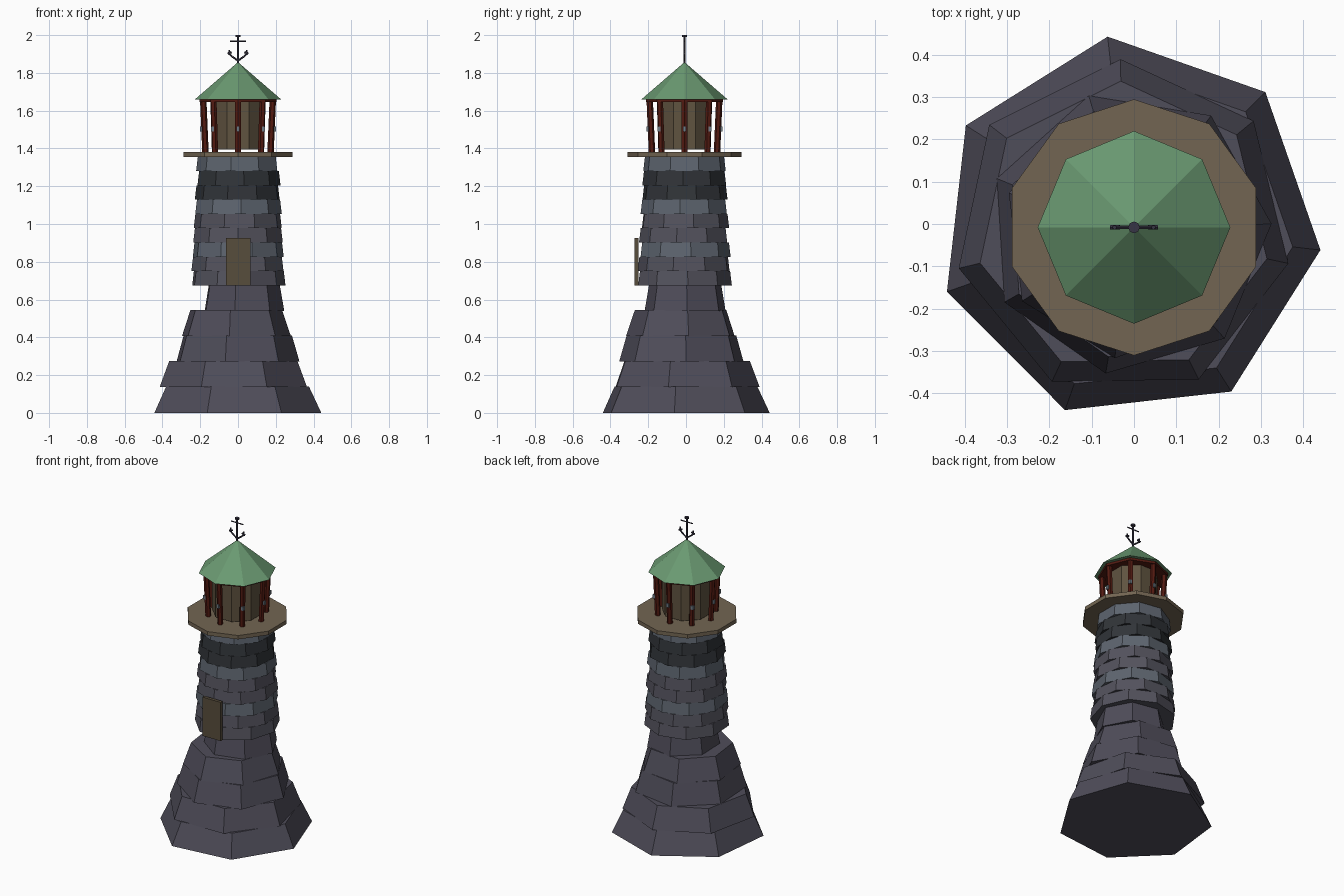
import bpy, bmesh, math
from mathutils import Vector

if "Cube" in bpy.data.objects:
    bpy.data.objects.remove(bpy.data.objects["Cube"])

CY = -0.008  # tower axis sits slightly forward


def mat(name, r, g, b):
    """Material from a 0-255 screen colour."""
    m = bpy.data.materials.new(name)
    m.diffuse_color = [(c / 255) ** 2.2 for c in (r, g, b)] + [1]
    m.use_nodes = True
    m.node_tree.nodes["Principled BSDF"].inputs["Base Color"].default_value = m.diffuse_color
    return m


ROCK = mat("rock", 80, 78, 90)
STONE = mat("stone", 84, 83, 93)
SLATE = mat("slate", 93, 100, 110)
DARK = mat("dark_stone", 52, 55, 59)
WOOD = mat("wood", 114, 101, 83)
DOOR = mat("door_wood", 88, 78, 62)
PANEL = mat("panel_wood", 96, 84, 66)
RED = mat("red_wood", 84, 32, 24)
GREEN = mat("green_roof", 106, 152, 113)
IRON = mat("iron", 58, 56, 70)
STEEL = mat("steel", 110, 122, 132)


def finish(bm, name, material):
    me = bpy.data.meshes.new(name)
    bmesh.ops.recalc_face_normals(bm, faces=bm.faces)
    bm.to_mesh(me)
    bm.free()
    ob = bpy.data.objects.new(name, me)
    bpy.context.collection.objects.link(ob)
    me.materials.append(material)
    return ob


def prism(name, n, z0, z1, r0, r1, phase, material, cx=0.0, cy=CY):
    """Flat-sided frustum (or cone when r1 is 0)."""
    bm = bmesh.new()

    def ring(r, z):
        return [bm.verts.new((cx + r * math.cos(a), cy + r * math.sin(a), z))
                for a in (math.radians(phase + 360 * i / n) for i in range(n))]
    lo = ring(r0, z0)
    hi = ring(r1, z1) if r1 else [bm.verts.new((cx, cy, z1))]
    bm.faces.new(lo[::-1])
    if r1:
        bm.faces.new(hi)
    for i in range(n):
        j = (i + 1) % n
        bm.faces.new((lo[i], lo[j], hi[j], hi[i]) if r1 else (lo[i], lo[j], hi[0]))
    return finish(bm, name, material)


def box(name, lo, hi, material):
    bm = bmesh.new()
    bmesh.ops.create_cube(bm, size=1)
    for v in bm.verts:
        v.co = Vector([(l + h) / 2 + c * (h - l) for c, l, h in zip(v.co, lo, hi)])
    return finish(bm, name, material)


def rod(name, points, radius, material, sides=6):
    """Straight segments joined along a path."""
    bm = bmesh.new()
    for a, b in zip(points, points[1:]):
        a, b = Vector(a), Vector(b)
        new = bmesh.ops.create_cone(bm, cap_ends=True, segments=sides, radius1=radius,
                                    radius2=radius, depth=(b - a).length)["verts"]
        q = (b - a).to_track_quat('Z', 'Y')
        for v in new:
            v.co = q @ v.co + (a + b) / 2
    return finish(bm, name, material)


# Rock base: five twisted, off-centre heptagonal courses
for i, (z0, z1, r0, r1, ph, cx, cy) in enumerate([
        (0.00, 0.14, 0.456, 0.390, -6.5, -0.012, -0.010),
        (0.137, 0.275, 0.400, 0.348, -12, -0.026, -0.010),
        (0.272, 0.41, 0.338, 0.298, 3.5, -0.012, -0.020),
        (0.407, 0.545, 0.297, 0.250, 7, -0.015, -0.022),
        (0.54, 0.69, 0.220, 0.194, 2, 0.025, -0.003)]):
    prism(f"rock_base_{i}", 7, z0, z1, r0, r1, ph, ROCK, cx, cy)

# Tower: nine staggered nine-sided stone courses
H = 0.0757
for i, m in enumerate([STONE, STONE, SLATE, STONE, STONE, SLATE, DARK, DARK, SLATE]):
    r = 0.252 - 0.0038 * i
    prism(f"tower_course_{i}", 9, 0.675 + i * H, 0.675 + (i + 1) * H,
          r, r - 0.009, 4 + i * 22, m)

# Door
box("door", (-0.063, -0.272, 0.675), (0.067, -0.252, 0.925), DOOR)

# Gallery deck and lantern room
prism("gallery_deck", 10, 1.355, 1.38, 0.303, 0.303, 90, WOOD)
prism("lantern_room", 8, 1.395, 1.65, 0.15, 0.15, 22.5, PANEL)
prism("roof_beam", 8, 1.645, 1.665, 0.205, 0.205, 0, RED)

# Eight leaning posts with small metal fittings
for i in range(8):
    a = math.radians(45 * i)
    c, s = math.cos(a), math.sin(a)
    rod(f"post_{i}", [(0.172 * c, CY + 0.172 * s, 1.375),
                      (0.184 * c, CY + 0.184 * s, 1.655)], 0.017, RED)
    x, y = 0.192 * c, CY + 0.192 * s
    box(f"post_fitting_{i}", (x - .008, y - .008, 1.49), (x + .008, y + .008, 1.515), STEEL)

# Roof
prism("roof", 8, 1.66, 1.857, 0.228, 0, 0, GREEN)

# Anchor finial
rod("anchor_shaft", [(0, CY, 1.84), (0, CY, 1.995)], 0.006, IRON)
prism("anchor_cap", 8, 1.99, 2.0, 0.014, 0.014, 0, IRON)
rod("anchor_stock", [(-0.042, CY, 1.967), (0.042, CY, 1.967)], 0.004, IRON)
for side, s in (("left", -1), ("right", 1)):
    rod(f"anchor_arm_{side}", [(0, CY, 1.864), (s * 0.030, CY, 1.886),
                               (s * 0.046, CY, 1.900), (s * 0.046, CY, 1.922)], 0.005, IRON)
    rod(f"anchor_fluke_{side}", [(s * 0.034, CY, 1.910), (s * 0.055, CY, 1.902)], 0.006, IRON)
